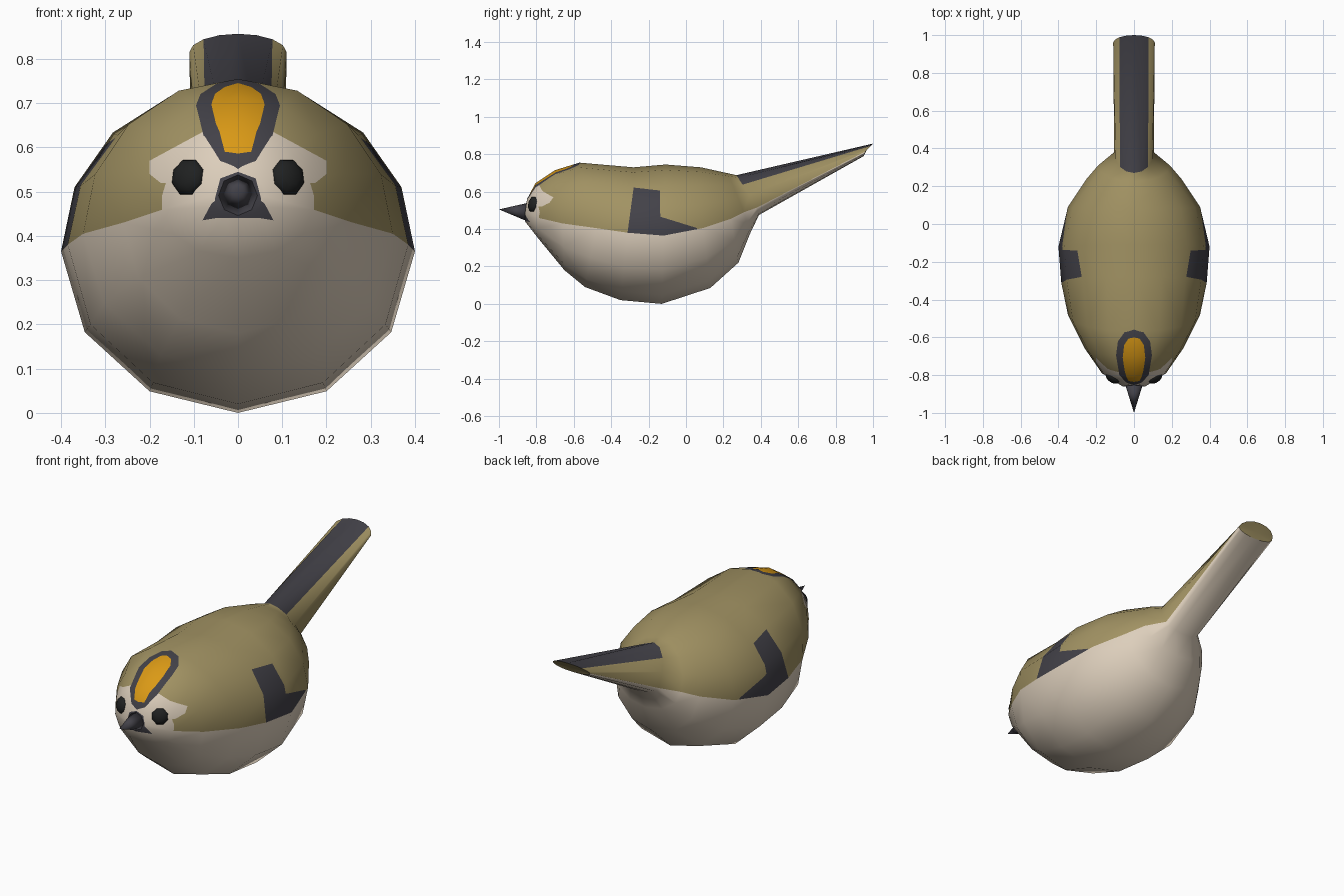
import bpy, bmesh, math
from mathutils import Vector, Matrix

if "Cube" in bpy.data.objects:
    bpy.data.objects.remove(bpy.data.objects["Cube"])


def material(name, rgb):
    m = bpy.data.materials.new(name)
    m.diffuse_color = (*rgb, 1)
    m.use_nodes = True
    m.node_tree.nodes["Principled BSDF"].inputs["Base Color"].default_value = m.diffuse_color
    return m


OLIVE, CREAM, CHARCOAL, ORANGE, BLACK = range(5)
MATS = [material("olive feathers", (0.36, 0.29, 0.125)),
        material("cream feathers", (0.72, 0.62, 0.50)),
        material("charcoal", (0.056, 0.054, 0.066)),
        material("orange crown", (0.70, 0.32, 0.008)),
        material("eye black", (0.014, 0.015, 0.015))]


def new_object(name, bm):
    bmesh.ops.recalc_face_normals(bm, faces=bm.faces)
    for f in bm.faces:
        f.smooth = True
    me = bpy.data.meshes.new(name)
    bm.to_mesh(me)
    for m in MATS:
        me.materials.append(m)
    ob = bpy.data.objects.new(name, me)
    bpy.context.collection.objects.link(ob)
    return ob


# Body rings: top (y, z), widest point (y, z, half width), bottom (y, z)
RINGS = [
    ((-.850, .560), (-.860, .490, .060), (-.86, .44)),
    ((-.805, .645), (-.790, .460, .170), (-.79, .35)),
    ((-.700, .715), (-.660, .430, .260), (-.65, .18)),
    ((-.570, .755), (-.480, .405, .350), (-.54, .09)),
    ((-.280, .730), (-.310, .380, .385), (-.35, .02)),
    ((-.110, .745), (-.120, .365, .400), (-.13, .00)),
    ((.080, .730), (.090, .405, .350), (.13, .085)),
    ((.170, .710), (.240, .455, .250), (.28, .22)),
    ((.225, .698), (.310, .490, .190), (.34, .37)),
    ((.270, .688), (.380, .515, .105), (.39, .475)),
    ((1.00, .857), (.960, .815, .110), (.95, .79)),
]
ANGLES = [22.5 * i for i in range(9)] + [180 + 30 * i for i in range(1, 6)]


def ring_points(ring):
    top, mid, low = ring
    pts = []
    for a in ANGLES:
        c, s = math.cos(math.radians(a)), math.sin(math.radians(a))
        end = top if s >= 0 else low
        k = abs(s)
        pts.append(Vector((mid[2] * c, mid[0] + (end[0] - mid[0]) * k,
                           mid[1] + (end[1] - mid[1]) * k)))
    return pts


# Loft: olive above the widest line, cream below, charcoal along the tail top
bm = bmesh.new()
rows = [[bm.verts.new(p) for p in ring_points(r)] for r in RINGS]
n = len(ANGLES)
for i in range(len(rows) - 1):
    for j in range(n):
        k = (j + 1) % n
        f = bm.faces.new((rows[i][j], rows[i][k], rows[i + 1][k], rows[i + 1][j]))
        f.material_index = OLIVE if j < 8 else CREAM
        if i == len(rows) - 2 and 2 <= j < 6:
            f.material_index = CHARCOAL
bm.faces.new(rows[0]).material_index = CREAM
bmesh.ops.recalc_face_normals(bm, faces=bm.faces)
bmesh.ops.triangulate(bm, faces=bm.faces)
smooth_source = new_object("body_smooth_source", bm)
smooth_source.hide_render = True

mark = bm.faces.layers.int.new("inside")


def paint(poly, u, v, colour, allowed):
    """Cut a convex outline, seen in the u-v plane, into the allowed faces."""
    u, v = Vector(u), Vector(v)
    for f in bm.faces:
        f[mark] = int(allowed(f))
    area = sum(a[0] * b[1] - b[0] * a[1] for a, b in zip(poly, poly[1:] + poly[:1]))
    if area < 0:
        poly = poly[::-1]
    for a, b in zip(poly, poly[1:] + poly[:1]):
        normal = -(b[1] - a[1]) * u + (b[0] - a[0]) * v
        co = a[0] * u / u.length_squared + a[1] * v / v.length_squared
        normal = (-(b[1] - a[1]) * u / u.length + (b[0] - a[0]) * v / v.length) \
            if abs(u.length - v.length) < 1e-6 else \
            (-(b[1] - a[1]) * u + (b[0] - a[0]) * v)
        faces = [f for f in bm.faces if f[mark]]
        geom = set(faces)
        for f in faces:
            geom.update(f.edges)
            geom.update(f.verts)
        bmesh.ops.bisect_plane(bm, geom=list(geom), dist=1e-5,
                               plane_co=co, plane_no=normal.normalized())
        for f in bm.faces:
            if f[mark] and (f.calc_center_median() - co).dot(normal) < 0:
                f[mark] = 0
    for f in bm.faces:
        if f[mark]:
            f.material_index = colour


def mirrored(half):
    return half + [(-x, z) for x, z in reversed(half) if x > 0]


X, Y, Z = (1, 0, 0), (0, 1, 0), (0, 0, 1)
olive = lambda f: f.material_index == OLIVE
face_front = lambda f: f.calc_center_median().y < -.5 and f.normal.y < 0
head_top = lambda f: (f.calc_center_median().y < -.35 and f.calc_center_median().z > .46
                      and f.normal.z - f.normal.y > 0)

# Pale face
front_olive = lambda f: olive(f) and face_front(f)
paint(mirrored([(.19, .43), (.172, .49), (.172, .55)]), X, Z, CREAM, front_olive)
paint(mirrored([(.175, .52), (.2, .54), (.2, .57), (.08, .635)]), X, Z, CREAM, front_olive)
# Crown stripe, cut at a slant: second coordinate is y + z
S = (0, 1, 1)


def paint_crown(half, colour):
    # rescale so that both axes are unit length
    r = math.sqrt(.5)
    pts = [(x, s * r) for x, s in half]
    full = pts + [(-x, s) for x, s in reversed(pts) if x > 0]
    paint(full, X, Vector(S).normalized(), colour, head_top)


paint_crown([(0, -.30), (.04, -.27), (.078, -.17), (.095, 0), (.085, .1), (.05, .17), (0, .195)], CHARCOAL)
paint_crown([(0, -.25), (.03, -.24), (.05, -.12), (.06, -.01), (.052, .08), (.03, .13), (0, .145)], ORANGE)
# Beak corners
paint(mirrored([(0, .545), (.04, .53), (.052, .485), (.052, .44), (0, .44)]), X, Z, CHARCOAL, face_front)
for s in (1, -1):
    paint([(s * .04, .51), (s * .06, .473), (s * .1, .44), (s * .1, .432), (s * .04, .442)],
          X, Z, CHARCOAL, face_front)
# Wing patches
paint([(-.318, .34), (-.28, .622), (-.14, .606), (-.135, .34)], Y, Z, CHARCOAL, olive)
paint([(-.14, .34), (-.137, .466), (.06, .405), (.06, .34)], Y, Z, CHARCOAL, olive)
body = new_object("body", bm)
bm.free()

# Keep the smooth shading of the uncut body
mod = body.modifiers.new("smooth_normals", 'DATA_TRANSFER')
mod.object = smooth_source
mod.use_loop_data = True
mod.data_types_loops = {'CUSTOM_NORMAL'}
mod.loop_mapping = 'POLYINTERP_NEAREST'
bpy.context.view_layer.objects.active = body
bpy.ops.object.modifier_apply(modifier=mod.name)
bpy.data.objects.remove(smooth_source)

# Tail end
bm = bmesh.new()
verts = [bm.verts.new(p) for p in ring_points(RINGS[-1])]
centre = bm.verts.new((0, .965, .82))
for j in range(n):
    f = bm.faces.new((verts[(j + 1) % n], verts[j], centre))
    f.material_index = OLIVE
new_object("tail_end", bm)
bm.free()

# Beak
bm = bmesh.new()
tip = bm.verts.new((0, -1, .505))
base = [bm.verts.new((.048 * math.cos(i * math.pi / 4), -.845, .49 + .05 * math.sin(i * math.pi / 4)))
        for i in range(8)]
for i in range(8):
    bm.faces.new((base[i], base[(i + 1) % 8], tip))
bm.faces.new(base)
for f in bm.faces:
    f.material_index = CHARCOAL
new_object("beak", bm)
bm.free()

# Eyes: flattened balls lying on the face
for s, side in ((1, "left"), (-1, "right")):
    bm = bmesh.new()
    turn = Vector((s * .5, -.82, .22)).to_track_quat('Z', 'Y').to_matrix().to_4x4()
    bmesh.ops.create_uvsphere(bm, u_segments=8, v_segments=6, radius=1,
                              matrix=Matrix.Translation((s * .112, -.815, .533)) @ turn
                              @ Matrix.Diagonal((.043, .044, .024, 1)) @ Matrix.Rotation(math.pi / 8, 4, 'Z'))
    for f in bm.faces:
        f.material_index = BLACK
    new_object("eye_" + side, bm)
    bm.free()
